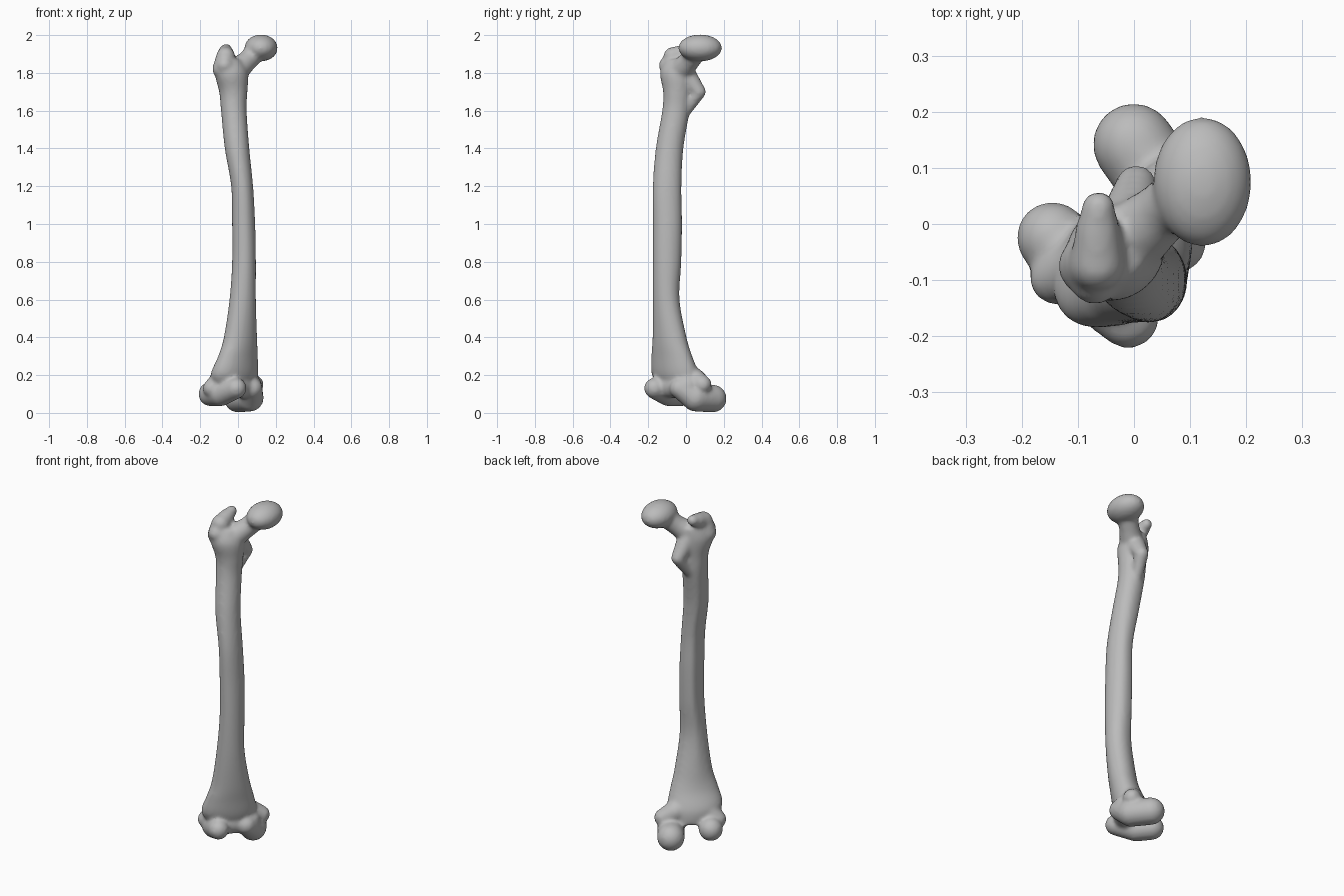
import bpy, bmesh, math
from mathutils import Matrix, Vector

cube = bpy.data.objects.get("Cube")
if cube:
    bpy.data.objects.remove(cube, do_unlink=True)

bm = bmesh.new()


def skin(rings):
    """Closed skin over rings of points."""
    loops = [[bm.verts.new(p) for p in ring] for ring in rings]
    for lo, hi in zip(loops, loops[1:]):
        for k in range(len(lo)):
            n = (k + 1) % len(lo)
            bm.faces.new((lo[k], lo[n], hi[n], hi[k]))
    bm.faces.new(loops[0][::-1])
    bm.faces.new(loops[-1])


def limb(*stops, sides=24, steps=7):
    """Round-ended tapered rods running through (x, y, z, radius) stops."""
    for a, b in zip(stops, stops[1:]):
        start, end = Vector(a[:3]), Vector(b[:3])
        turn = (end - start).to_track_quat('Z', 'Y')
        rings = []
        for point, r, first in ((start, a[3], 0.08), (end, b[3], math.pi / 2)):
            for i in range(steps):
                tilt = first + (math.pi / 2 - 0.08) * i / (steps - 1)
                rings.append([point + turn @ Vector((
                    r * math.sin(tilt) * math.cos(2 * math.pi * k / sides),
                    r * math.sin(tilt) * math.sin(2 * math.pi * k / sides),
                    -r * math.cos(tilt))) for k in range(sides)])
        skin(rings)


def knee(medial, back, z, r):
    """Stop given in the knee's own axes, which sit at 45 degrees."""
    s = math.sqrt(0.5)
    return (s * (medial - back), s * (medial + back), z, r)


def spline(a, b, c, d, t):
    return b + 0.5 * t * (c - a + t * (2 * a - 5 * b + 4 * c - d + t * (3 * (b - c) + d - a)))


def loft(sections, sides=40, steps=6):
    """Smoothed sections: height, centre x and y, half widths, skew, rear ridge."""
    s = [Vector(v) for v in sections]
    s = [s[0]] + s + [s[-1]]
    rows = [spline(*s[i:i + 4], k / steps) for i in range(len(s) - 3) for k in range(steps)]
    rings = []
    for z, cx, cy, rx, ry, skew, ridge in rows + [s[-1]]:
        ring = []
        for k in range(sides):
            t = 2 * math.pi * k / sides
            grow = 1 + ridge * math.exp(-((t - 0.75 * math.pi) / 0.35) ** 2)
            ring.append((cx + grow * rx * math.cos(t), cy + grow * ry * math.sin(t + skew), z))
        rings.append(ring)
    skin(rings)


# Ball head and neck
bmesh.ops.create_uvsphere(
    bm, u_segments=32, v_segments=20, radius=1,
    matrix=Matrix.Translation((0.122, 0.075, 1.932)) @ Matrix.Diagonal((0.088, 0.116, 0.071, 1)))
limb((-0.01, -0.03, 1.81, 0.066), (0.05, 0.02, 1.865, 0.054), (0.10, 0.06, 1.92, 0.056))

# Bowed shaft, flaring at both ends
loft([
    (0.12, -0.02, -0.03, 0.10, 0.10, 0.4, 0),
    (0.20, -0.02, -0.055, 0.125, 0.125, 0.45, 0),
    (0.30, 0.00, -0.075, 0.105, 0.108, 0.45, 0),
    (0.40, 0.013, -0.087, 0.088, 0.09, 0.3, 0.03),
    (0.60, 0.025, -0.105, 0.070, 0.071, 0.1, 0.1),
    (0.80, 0.032, -0.10, 0.063, 0.075, 0, 0.14),
    (1.00, 0.030, -0.098, 0.061, 0.077, 0, 0.14),
    (1.20, 0.022, -0.10, 0.058, 0.076, 0, 0.14),
    (1.40, -0.005, -0.087, 0.065, 0.073, 0, 0.12),
    (1.60, -0.022, -0.053, 0.068, 0.073, 0, 0.06),
    (1.70, -0.025, -0.045, 0.075, 0.076, 0, 0),
    (1.80, -0.035, -0.05, 0.088, 0.088, 0.1, 0),
    (1.87, -0.04, -0.04, 0.06, 0.07, 0.1, 0),
])

# Greater trochanter: front lip, outer bulge and hooked rear tip
limb((-0.085, -0.075, 1.82, 0.051), (-0.065, -0.07, 1.887, 0.05),
     (-0.065, -0.01, 1.91, 0.04), (-0.063, 0.03, 1.925, 0.03))
limb((-0.07, -0.098, 1.84, 0.046), (-0.04, -0.06, 1.76, 0.05))

# Lesser trochanter
limb((-0.01, 0.0, 1.79, 0.055), (0.004, 0.068, 1.70, 0.038), (-0.02, 0.0, 1.60, 0.03))

# Medial condyle, from the front groove round to the back
limb(knee(0.03, -0.075, 0.13, 0.056), knee(0.08, -0.01, 0.08, 0.073),
     knee(0.10, 0.10, 0.076, 0.074))
limb(knee(0.06, 0.0, 0.18, 0.06), knee(0.125, 0.0, 0.15, 0.048))

# Lateral condyle
limb(knee(-0.125, -0.11, 0.13, 0.056), knee(-0.13, 0.0, 0.10, 0.065),
     knee(-0.12, 0.085, 0.10, 0.065))
limb(knee(-0.10, 0.0, 0.19, 0.06), knee(-0.165, 0.03, 0.13, 0.049))

# Bridge above the notch
limb(knee(-0.10, -0.06, 0.14, 0.06), knee(0.05, -0.04, 0.14, 0.065))

mesh = bpy.data.meshes.new("thigh_bone")
bm.to_mesh(mesh)
bm.free()
bone = bpy.data.objects.new("thigh_bone", mesh)
bpy.context.collection.objects.link(bone)

# Fuse the parts into one softly blended skin
fuse = bone.modifiers.new("fuse", 'REMESH')
fuse.mode = 'VOXEL'
fuse.voxel_size = 0.01
fuse.use_smooth_shade = True
soften = bone.modifiers.new("soften", 'SMOOTH')
soften.factor = 0.5
soften.iterations = 8

grey = bpy.data.materials.new("bone_grey")
grey.use_nodes = True
grey.diffuse_color = (0.5, 0.5, 0.5, 1)
grey.node_tree.nodes["Principled BSDF"].inputs["Base Color"].default_value = (0.5, 0.5, 0.5, 1)
mesh.materials.append(grey)
